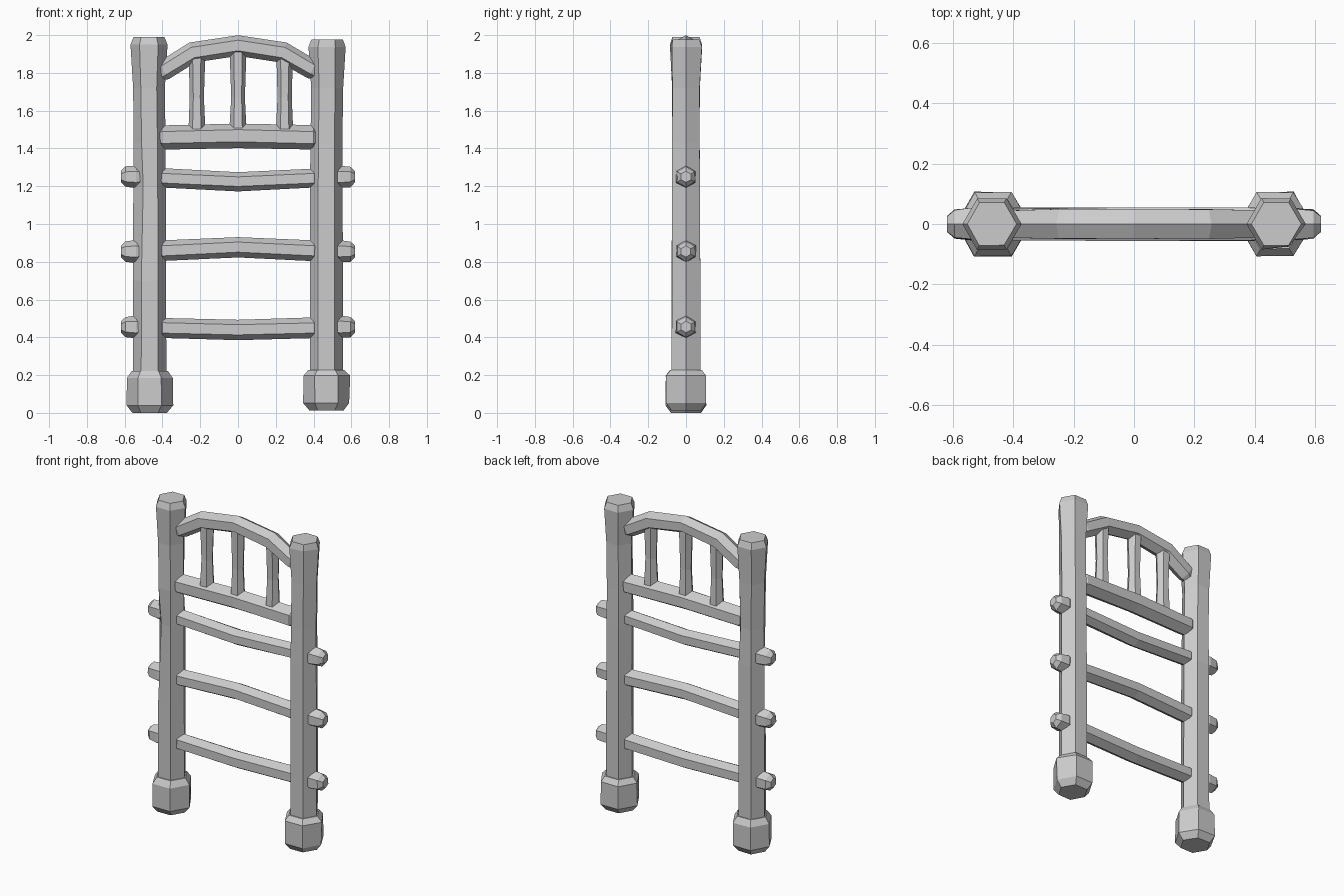
import bpy, bmesh, math, random
from mathutils import Vector

random.seed(4)
if "Cube" in bpy.data.objects:
    bpy.data.objects.remove(bpy.data.objects["Cube"], do_unlink=True)

# One plain grey for everything
grey = bpy.data.materials.new("plain_grey")
grey.use_nodes = True
grey.diffuse_color = (0.6, 0.6, 0.6, 1)
grey.node_tree.nodes["Principled BSDF"].inputs["Base Color"].default_value = (0.6, 0.6, 0.6, 1)


def hex_bar(name, stations, jitter=0.0, chips=()):
    """Six-sided bar through (x, z, radius) stations in the xz plane.
    Each chip (station, corner, inset) dents one corner towards the core."""
    pts = [Vector((x, 0, z)) for x, z, r in stations]
    bm = bmesh.new()
    rings = []
    for i, (x, z, r) in enumerate(stations):
        along = (pts[min(i + 1, len(pts) - 1)] - pts[max(i - 1, 0)]).normalized()
        side = Vector((along.z, 0, -along.x))
        ring = []
        for k in range(6):
            a = k * math.pi / 3
            p = side * math.cos(a) + Vector((0, 1, 0)) * math.sin(a)
            wobble = 1 + random.uniform(-jitter, jitter)
            for station, corner, inset in chips:
                if (station, corner) == (i, k):
                    wobble -= inset
            ring.append(bm.verts.new(pts[i] + p * r * wobble))
        rings.append(ring)
    for low, high in zip(rings, rings[1:]):
        for k in range(6):
            n = (k + 1) % 6
            bm.faces.new((low[k], low[n], high[n], high[k]))
    bm.faces.new(rings[0])
    bm.faces.new(rings[-1])
    bmesh.ops.recalc_face_normals(bm, faces=bm.faces)
    mesh = bpy.data.meshes.new(name)
    bm.to_mesh(mesh)
    bm.free()
    mesh.materials.append(grey)
    obj = bpy.data.objects.new(name, mesh)
    bpy.context.collection.objects.link(obj)
    return obj


def cross_bar(name, ends, middle, radius, chips=()):
    """Horizontal bar with bevelled ends and a slightly bent middle."""
    hex_bar(name, [(-0.415, ends, radius * 0.8), (-0.40, ends, radius),
                   (0, middle, radius), (0.40, ends, radius),
                   (0.415, ends, radius * 0.8)], 0.03, chips)


for label, s in (("left", 1), ("right", -1)):
    x = 0.468 * s
    drop = 0.012 if s > 0 else 0

    # Upright post with a flared head
    post_chips = [(2, 4, 0.22), (3, 1, 0.12)] if s < 0 else [(5, 5, 0.12)]
    hex_bar(label + "_post", [
        (x, 0.15, 0.088), (x, 0.7, 0.087), (x, 1.2, 0.086), (x, 1.43, 0.084),
        (x + 0.004 * s, 1.72, 0.084), (x + 0.004 * s, 1.95 - drop, 0.098),
        (x + 0.004 * s, 1.99 - drop, 0.082)], 0.012, post_chips)

    # Chunky foot
    hex_bar(label + "_foot", [
        (x, drop, 0.09), (x, 0.04 + drop, 0.123), (x, 0.185 + drop, 0.123),
        (x, 0.222 + drop / 2, 0.095)], 0.025)

    # Pegs on the outside of the post
    for n, z in enumerate((0.455, 0.855, 1.25), 1):
        hex_bar(f"{label}_peg_{n}", [
            (0.50 * s, z, 0.045), (0.54 * s, z, 0.060),
            (0.595 * s, z, 0.054), (0.62 * s, z, 0.030)], 0.05)

# Ladder rungs and the lower rail of the headpiece
cross_bar("lower_rung", 0.45, 0.44, 0.054)
cross_bar("middle_rung", 0.858, 0.878, 0.054)
cross_bar("upper_rung", 1.243, 1.224, 0.051)
cross_bar("headpiece_rail", 1.458, 1.467, 0.064, [(1, 2, 0.12)])

# Arched top rail
hex_bar("arched_rail", [
    (-0.415, 1.795, 0.042), (-0.395, 1.812, 0.052), (-0.24, 1.908, 0.056),
    (0, 1.945, 0.055), (0.24, 1.908, 0.056), (0.395, 1.818, 0.052),
    (0.415, 1.803, 0.042)], 0.03)

# Short spindles, waisted in the middle
for n, (x, top) in enumerate(((-0.218, 1.89), (0, 1.92), (0.247, 1.885)), 1):
    hex_bar(f"spindle_{n}", [(x, 1.48, 0.046), (x, 1.67, 0.037),
                             (x, top, 0.044)], 0.03)
